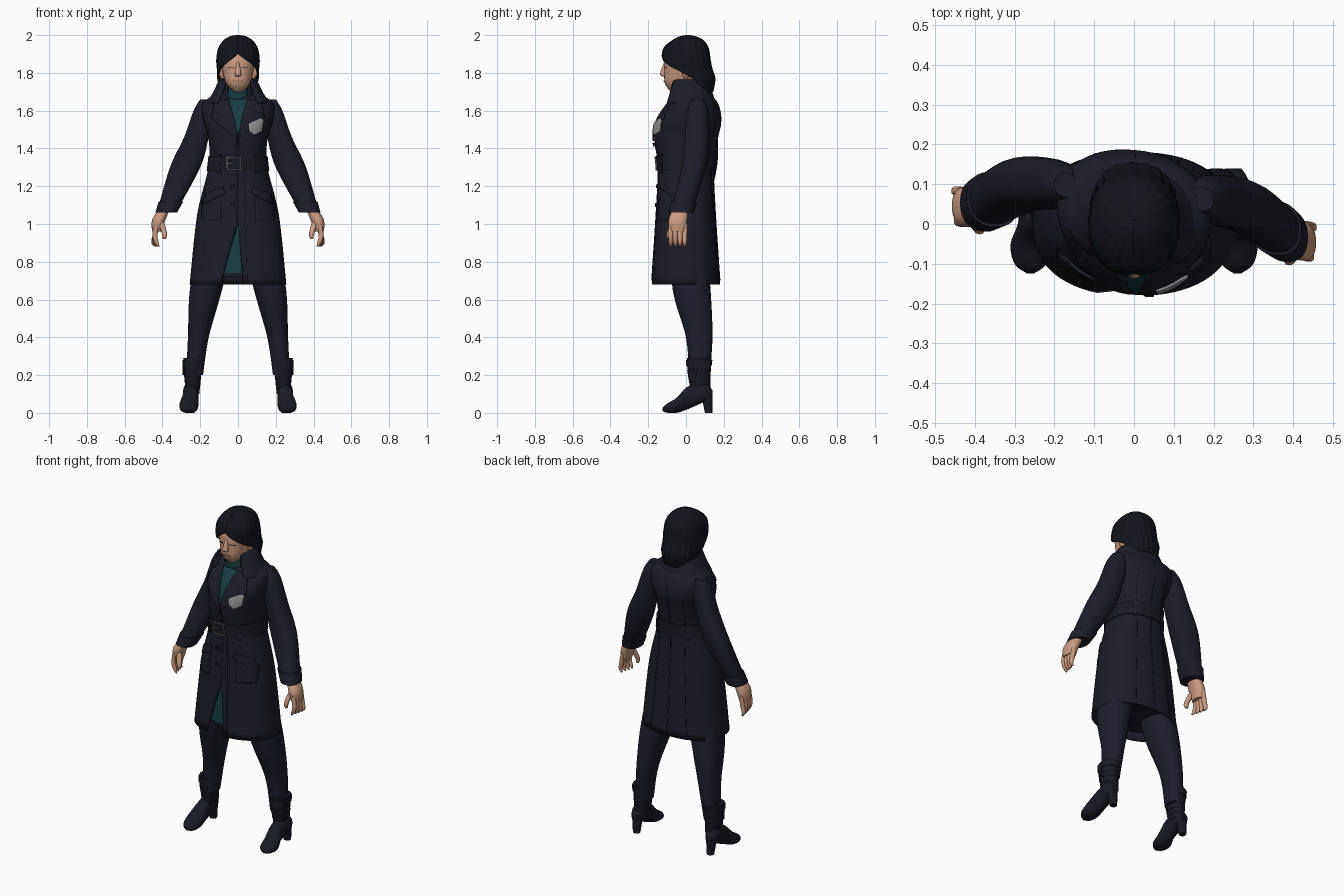
import bpy, bmesh, math

cube = bpy.data.objects.get("Cube")
if cube:
    bpy.data.objects.remove(cube)


def material(name, *rgb):
    mat = bpy.data.materials.new(name)
    mat.use_nodes = True
    mat.diffuse_color = (*rgb, 1)
    bsdf = next(node for node in mat.node_tree.nodes if node.type == "BSDF_PRINCIPLED")
    bsdf.inputs["Base Color"].default_value = (*rgb, 1)
    return mat


COAT = material("navy coat", .012, .012, .022)
LEGGING = material("dark legging", .012, .013, .024)
HAIR = material("black hair", .006, .007, .011)
BOOT = material("boot leather", .01, .01, .017)
TRIM = material("dark trim", .006, .006, .01)
TEAL = material("teal knit", .008, .045, .05)
SKIN = material("skin", .6, .33, .22)
LIP = material("lip", .45, .21, .16)
GREY = material("badge grey", .3, .3, .3)
METAL = material("buckle metal", .11, .11, .12)
POWER = 2.3
SIDES = ((1, "left"), (-1, "right"))
made = []


def finish(name, bm, mat, thickness):
    mesh = bpy.data.meshes.new(name)
    if not thickness:
        bmesh.ops.recalc_face_normals(bm, faces=bm.faces)
    bm.to_mesh(mesh)
    bm.free()
    mesh.materials.append(mat)
    ob = bpy.data.objects.new(name, mesh)
    bpy.context.collection.objects.link(ob)
    if thickness:
        solidify = ob.modifiers.new("thickness", "SOLIDIFY")
        solidify.thickness, solidify.offset = thickness, 0
    made.append(ob)


def spline(rows, steps=6):
    """Smooth sections through rows of x, y, z, radius x and (if different) radius y."""
    rows = [(*row[:4], row[-1]) for row in rows]
    sections = []
    for i in range(len(rows) - 1):
        before, start, end, after = (rows[min(max(i + k, 0), len(rows) - 1)] for k in (-1, 0, 1, 2))
        for k in range(steps):
            t = k / steps
            sections.append([q + t / 2 * (r - p + t * (2 * p - 5 * q + 4 * r - s + t * (3 * (q - r) + s - p)))
                             for p, q, r, s in zip(before, start, end, after)])
    return sections + [list(rows[-1])]


def section_at(rows, z):
    """The section of a lofted part at one height."""
    sections = spline(rows)
    for low, high in zip(sections, sections[1:]):
        if low[2] <= z <= high[2]:
            t = (z - low[2]) / (high[2] - low[2])
            return [p + t * (q - p) for p, q in zip(low, high)]
    return sections[-1]


def no_twist(z):
    return 0


def arm_twist(z):
    return .1


def torso_twist(z):
    return .1 * min(max((z - 1.3) / .3, 0), 1)


def signed_power(value):
    return math.copysign(abs(value) ** (2 / POWER), value)


def loft(name, rows, mat, sides=32, twist=no_twist, along_y=False, gap=None, thickness=0, ripple=0):
    """Skin the sections; gap(z) gives the angles left open in front on the left and right."""
    bm, rings = bmesh.new(), []
    for x, y, z, rx, ry in spline(rows):
        first, last = gap(z) if gap else (0, 0)
        sweep = math.tau - max(first, 0) - max(last, 0)
        ring = []
        for i in range(sides + 1 if gap else sides):
            angle = max(first, 0) + sweep * i / sides
            wave = 1 + ripple * math.sin(angle * 21 + z * 9)
            px = x + rx * wave * signed_power(math.sin(angle))
            depth = -ry * wave * signed_power(math.cos(angle))
            ring.append(bm.verts.new((px, y, z + depth) if along_y else (px, y + depth - px * twist(z), z)))
        rings.append(ring)
    for low, high in zip(rings, rings[1:]):
        for i in range(sides):
            j = (i + 1) % len(low)
            bm.faces.new((low[i], low[j], high[j], high[i]))
    if not gap:
        bm.faces.new(rings[0])
        bm.faces.new(rings[-1])
    finish(name, bm, mat, thickness)


def band(name, rows, low, high, grow, mat, twist=no_twist):
    """A raised band wrapped around a lofted part."""
    wrapped = []
    for height in (low, high):
        x, y, z, rx, ry = section_at(rows, height)
        wrapped.append((x, y, height, rx + grow, ry + grow))
    loft(name, wrapped, mat, sides=64, twist=twist)


def along(edge, t):
    place = t * (len(edge) - 1)
    i = min(int(place), len(edge) - 2)
    return [p + (place - i) * (q - p) for p, q in zip(edge[i], edge[i + 1])]


def patch(name, edge_a, edge_b, mat, layer=1, rows=None, face=-1, cuts=8, thickness=.008):
    """A thin plate between two x, z edges, laid on the coat or on another lofted part."""
    bm, grid = bmesh.new(), []
    twist = no_twist if rows else torso_twist
    for i in range(2 * cuts + 1):
        ends = [along(edge, i / (2 * cuts)) for edge in (edge_a, edge_b)]
        line = []
        for j in range(cuts + 1):
            x, z = along(ends, j / cuts)
            _, middle, _, rx, ry = section_at(rows or coat, z)
            bulge = (1 - min(abs(x) / rx, 1) ** POWER) ** (1 / POWER)
            line.append(bm.verts.new((x, middle + face * (ry * bulge + layer * .007) - x * twist(z), z)))
        grid.append(line)
    for low, high in zip(grid, grid[1:]):
        for j in range(cuts):
            bm.faces.new((low[j], low[j + 1], high[j + 1], high[j]))
    bmesh.ops.remove_doubles(bm, verts=bm.verts, dist=.0002)
    finish(name, bm, mat, thickness)


def plate(name, x, z, width, height, mat, **options):
    edges = [[(x + k * width / 2, z - height / 2), (x + k * width / 2, z + height / 2)] for k in (-1, 1)]
    patch(name, *edges, mat, **options)


def seam(name, points, **options):
    patch(name, points, [(x + .003, z) for x, z in points], TRIM, thickness=.003, **options)


def flip(rows, s):
    return [(s * row[0], *row[1:]) for row in rows]


# Coat body, open below the waist at the front, over a knitted dress
coat = [(0, 0, .68, .25, .175), (0, 0, 1.05, .21, .15), (0, 0, 1.3, .15, .14), (0, 0, 1.45, .15, .16),
        (0, .02, 1.55, .18, .16), (0, .04, 1.64, .18, .12), (0, .04, 1.69, .08, .07)]
loft("coat_body", coat, COAT, sides=64, twist=torso_twist, thickness=.012, gap=lambda z: ((1 - z) / 4, 1 - z))
loft("knit_dress", [(0, 0, .74, .22, .15), (0, 0, 1.1, .16, .12)], TEAL)
loft("dress_lining", [(0, 0, .72, .22, .15), (0, 0, .74, .222, .152)], COAT)
loft("knit_neck", [(0, .02, 1.55, .1), (0, 0, 1.66, .068), (0, 0, 1.73, .062)], TEAL)
patch("knit_front", [(0, 1.47), (-.06, 1.66)], [(0, 1.47), (.06, 1.66)], TEAL)

# Turned-down collar, lapels, pockets and seams
loft("coat_collar", [(0, .02, 1.64, .165, .13), (0, .02, 1.69, .13, .115), (0, .02, 1.76, .09),
                     (0, .02, 1.65, .08)], COAT,
     twist=torso_twist, thickness=.01, gap=lambda z: (.65, .65))
for s, side in SIDES:
    patch(side + "_lapel", [(0, 1.44), (s * .02, 1.56), (s * .05, 1.66)],
          [(0, 1.44), (s * .14, 1.56), (s * .12, 1.66)], COAT, layer=2)
    seam(side + "_lapel_notch", [(s * .08, 1.6), (s * .13, 1.58)], layer=2.6)
    plate(side + "_pocket", s * .14, 1.09, .1, .14, COAT)
    patch(side + "_pocket_flap", [(s * .07, 1.16), (s * .08, 1.2)], [(s * .19, 1.1), (s * .17, 1.16)], COAT, layer=2)
    seam(side + "_back_seam", [(s * .12, .7), (s * .08, 1.3), (s * .1, 1.55)], face=1)
seam("back_seam", [(0, .7), (0, 1.64)], face=1)
seam("chest_closing_edge", [(0, 1.36), (0, 1.45)])
patch("front_placket", [(.03, .7), (0, 1), (0, 1.3)], [(.05, .7), (.04, 1), (.03, 1.3)], COAT)
for x, z in ((-.03, 1.1), (-.03, 1.2), (0, 1.42)):
    plate("coat_button", x, z, .02, .02, BOOT, layer=2)
patch("chest_badge", [(.055, 1.53), (.06, 1.49), (.085, 1.47)], [(.12, 1.56), (.135, 1.55), (.125, 1.49)],
      GREY, layer=2.9)

# Belt with loops and a framed buckle
band("belt", coat, 1.28, 1.36, .012, BOOT)
for k in (-1, 1):
    plate("buckle_side", k * .035 - .02, 1.32, .008, .075, METAL, layer=2.5)
    plate("buckle_rail", -.02, 1.32 + k * .034, .07, .008, METAL, layer=2.5)
    for face in (-1, 1):
        plate("belt_loop", k * .1, 1.32, .014, .1, COAT, layer=2.2, face=face)
plate("buckle_prong", -.04, 1.32, .03, .007, METAL, layer=2.5)

# Arms, hands, legs and heeled boots
arm = [(.38, .01, 1.06, .05, .06), (.28, .07, 1.3, .08, .065), (.22, .08, 1.46, .065), (.18, .08, 1.6, .055),
       (.17, .08, 1.66, .03)]
palm = [(.43, 0, .96, .025, .04), (.42, 0, 1.02, .035, .05), (.39, .01, 1.08, .03, .04)]
thumb = [(.39, -.05, .92, .008), (.39, -.05, .95, .014), (.41, -.02, 1.02, .016)]
leg = [(.23, .07, .2, .045, .055), (.21, .07, .4, .055, .07), (.17, .03, .65, .085, .1), (.1, 0, 1, .1)]
shaft = [(.24, .08, .1, .035, .05), (.24, .07, .2, .045, .06), (.24, .07, .29, .05, .065)]
foot = [(.25, .14, .1, .02), (.25, .1, .11, .04, .05), (.25, .01, .08, .04, .06), (.26, -.05, .04, .05, .04),
        (.26, -.1, .025, .04, .024), (.26, -.125, .018, .008)]
heel = [(.25, .12, 0, .02), (.25, .11, .1, .03)]
tassel = [(.29, .05, .2, .004), (.28, .05, .25, .014), (.28, .05, .28, .006)]
for s, side in SIDES:
    sleeve, boot = flip(arm, s), flip(shaft, s)
    loft(side + "_sleeve", sleeve, COAT, twist=arm_twist)
    band(side + "_cuff", sleeve, 1.06, 1.12, .007, COAT, twist=arm_twist)
    loft(side + "_palm", flip(palm, s), SKIN, twist=arm_twist)
    loft(side + "_thumb", flip(thumb, s), SKIN, sides=12, twist=arm_twist)
    for k in range(4):
        y, bend = (k - 1.5) * .025, k * .006
        finger = [(.42 + bend, y, .88, .005), (.43 + bend, y, .9, .011), (.44, y, .94, .013), (.43, y, 1, .013)]
        loft(side + "_finger", flip(finger, s), SKIN, sides=12, twist=arm_twist)
    loft(side + "_legging", flip(leg, s), LEGGING)
    loft(side + "_boot_shaft", boot, BOOT)
    band(side + "_boot_band", boot, .25, .28, .005, BOOT)
    for k in range(4):
        z = .13 + k * .03
        band(side + "_boot_lace", boot, z, z + .006, .001, TRIM)
    loft(side + "_boot_foot", flip(foot, s), BOOT, along_y=True)
    loft(side + "_boot_heel", flip(heel, s), BOOT)
    loft(side + "_lace_tassel", flip(tassel, s), BOOT, sides=10)

# Head and face
head = [(0, -.06, 1.7, .02), (0, -.04, 1.74, .06, .07), (0, -.02, 1.8, .08, .095), (0, 0, 1.9, .09, .105),
        (0, .01, 1.97, .03)]
loft("head", head, SKIN, sides=48)
loft("neck", [(0, 0, 1.7, .05), (0, .01, 1.8, .05)], SKIN)
loft("nose", [(0, -.11, 1.78, .01), (0, -.12, 1.795, .017), (0, -.11, 1.86, .005)], SKIN, sides=20)
plate("lips", 0, 1.755, .045, .012, LIP, layer=0, rows=head)
for s, side in SIDES:
    plate(side + "_eye", s * .037, 1.827, .03, .004, TRIM, layer=0, rows=head, thickness=.004)
    ear = [(.08, 0, 1.77, .01), (.09, 0, 1.8, .015, .02), (.09, 0, 1.84, .01)]
    loft(side + "_ear", flip(ear, s), SKIN, sides=16)
    loft(side + "_earring", [(s * .09, 0, 1.74, .005), (s * .09, 0, 1.77, .005)], METAL, sides=10)


# Bobbed hair, parted over the forehead and tucked behind the ears
def hairline(z):
    opening = 1.9 * math.tanh(max(9 * (1.9 - z), 0) ** 1.3)
    return opening, opening * .9


hair = [(0, .04, 1.7, .09, .1), (0, .03, 1.77, .105, .12), (0, .01, 1.82, .107, .125), (0, 0, 1.87, .11, .125),
        (0, 0, 1.93, .1, .115), (0, .01, 1.97, .073, .08), (0, .01, 1.99, .04), (0, .01, 1.997, .001)]
loft("hair", hair, HAIR, sides=144, gap=hairline, thickness=.008, ripple=.015)

# Smooth shading with crisp folds
bpy.ops.object.select_all(action="DESELECT")
for ob in made:
    ob.select_set(True)
bpy.context.view_layer.objects.active = made[0]
bpy.ops.object.shade_smooth_by_angle(angle=math.radians(40))
